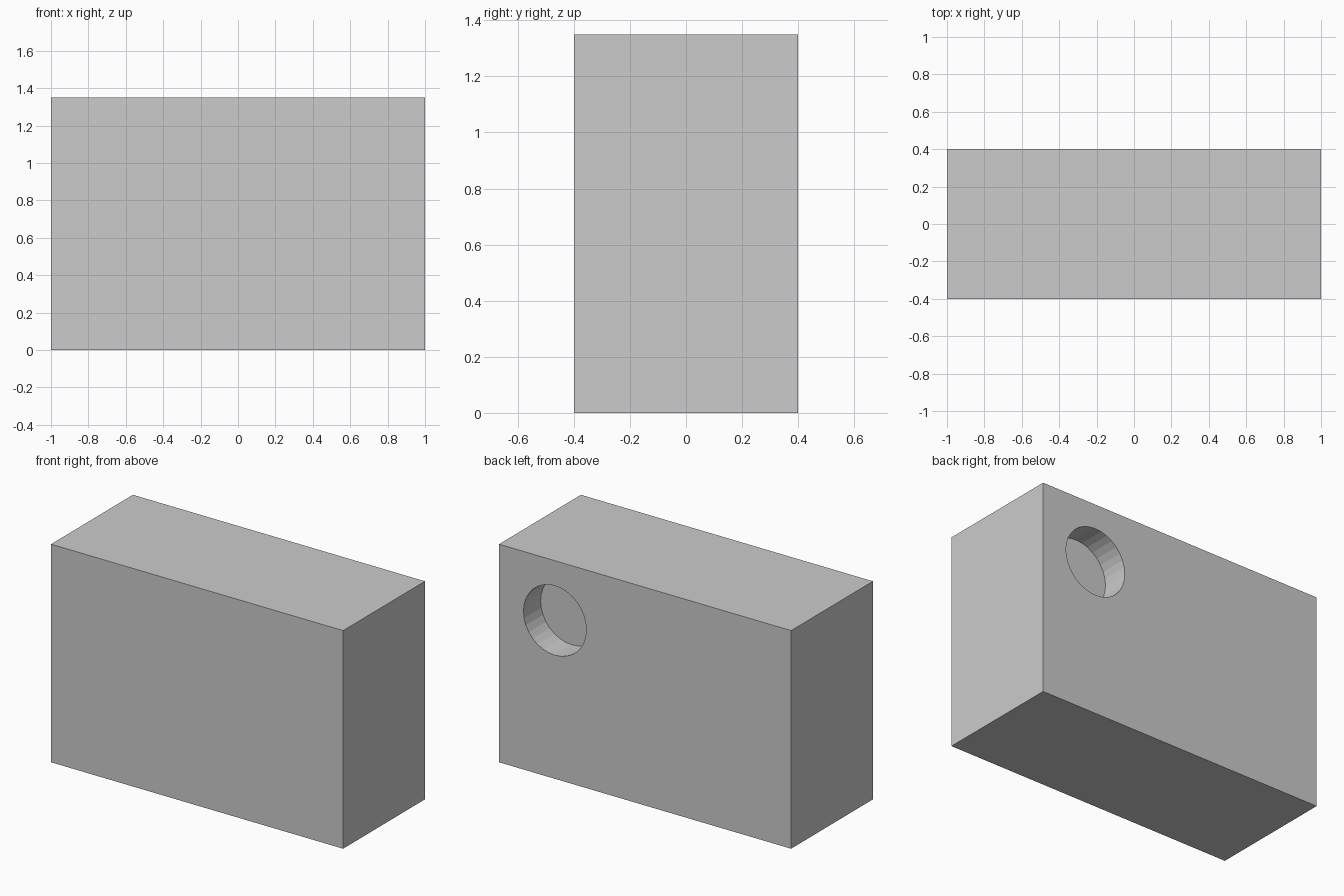
import bpy
from math import radians

if "Cube" in bpy.data.objects:
    bpy.data.objects.remove(bpy.data.objects["Cube"])

WIDTH, DEPTH, HEIGHT = 2.0, 0.8, 1.35
HOLE_X, HOLE_Z, HOLE_R, HOLE_DEPTH = 0.618, 0.98, 0.215, 0.168

# Solid rectangular body standing on the ground
bpy.ops.mesh.primitive_cube_add(size=1, location=(0, 0, HEIGHT / 2))
body = bpy.context.object
body.name = "block_body"
body.scale = (WIDTH, DEPTH, HEIGHT)
bpy.ops.object.transform_apply(location=False, rotation=False, scale=True)

# Cutter for the shallow round recess in the back face
bpy.ops.mesh.primitive_cylinder_add(
    vertices=32, radius=HOLE_R, depth=2 * HOLE_DEPTH,
    location=(HOLE_X, DEPTH / 2, HOLE_Z), rotation=(radians(90), 0, 0))
cutter = bpy.context.object
cutter.name = "recess_cutter"
cutter.hide_render = True
cutter.display_type = 'WIRE'

# Cut the recess, then remove the helper
cut = body.modifiers.new("round_recess", 'BOOLEAN')
cut.operation = 'DIFFERENCE'
cut.solver = 'EXACT'
cut.object = cutter
bpy.context.view_layer.objects.active = body
bpy.ops.object.modifier_apply(modifier=cut.name)
bpy.data.objects.remove(cutter, do_unlink=True)
